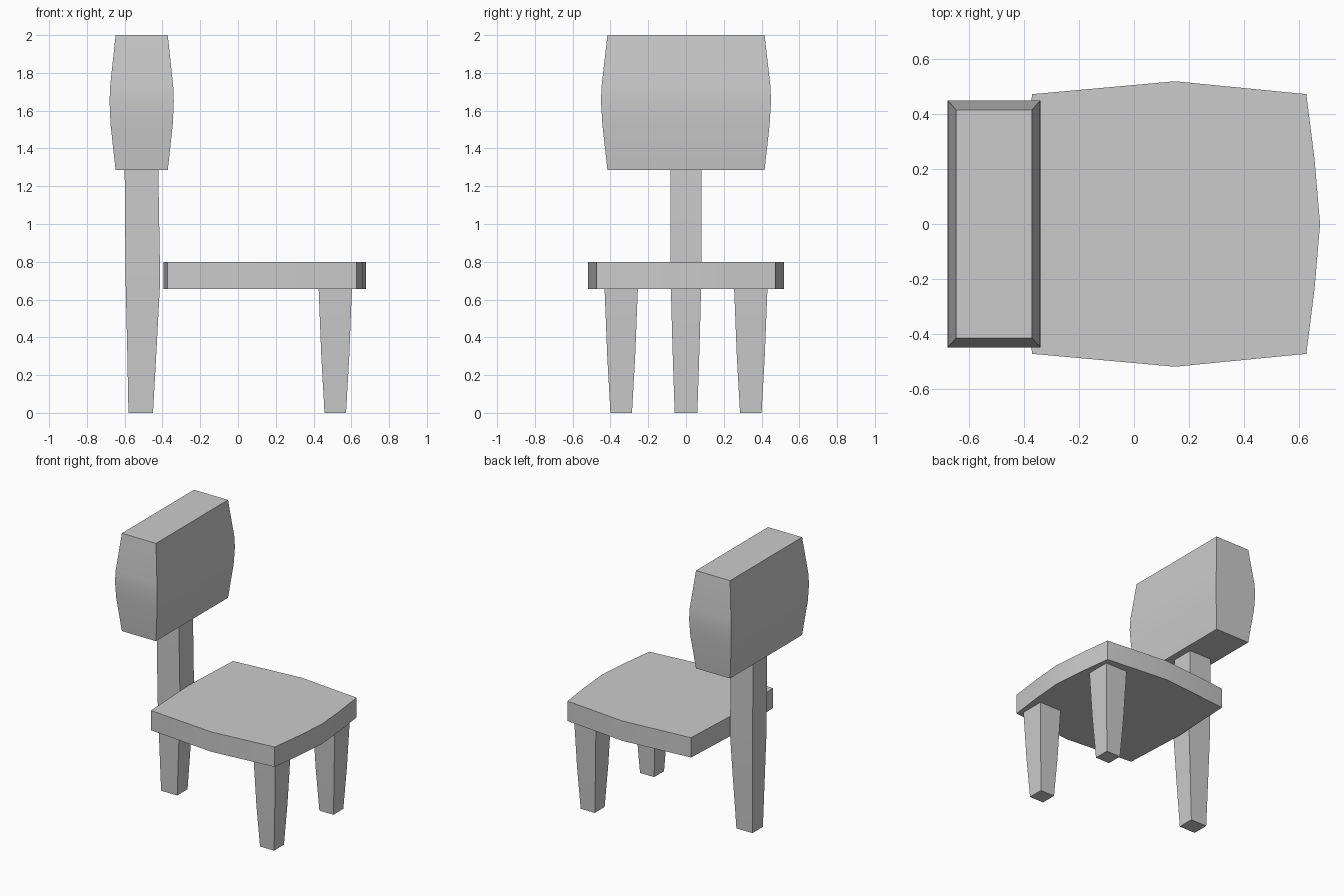
import bpy, bmesh, math

if "Cube" in bpy.data.objects:
    bpy.data.objects.remove(bpy.data.objects["Cube"])


def loft(name, rings):
    """Skin a stack of equal-length point rings and cap both ends."""
    bm = bmesh.new()
    loops = [[bm.verts.new(p) for p in ring] for ring in rings]
    n = len(loops[0])
    for low, high in zip(loops, loops[1:]):
        for i in range(n):
            j = (i + 1) % n
            bm.faces.new((low[i], low[j], high[j], high[i]))
    bm.faces.new(loops[0][::-1])
    bm.faces.new(loops[-1])
    bmesh.ops.recalc_face_normals(bm, faces=bm.faces)
    mesh = bpy.data.meshes.new(name)
    bm.to_mesh(mesh)
    bm.free()
    obj = bpy.data.objects.new(name, mesh)
    bpy.context.collection.objects.link(obj)
    bpy.ops.object.select_all(action='DESELECT')
    obj.select_set(True)
    bpy.context.view_layer.objects.active = obj
    bpy.ops.object.shade_smooth_by_angle(angle=math.radians(30))
    return obj


def rect(x0, x1, y0, y1, z):
    return [(x0, y0, z), (x1, y0, z), (x1, y1, z), (x0, y1, z)]


# Seat: bowed outline, one half mirrored across y
half = [(-0.395, 0), (-0.372, -0.473), (0.15, -0.52),
        (0.628, -0.473), (0.658, -0.235), (0.678, 0)]
outline = half + [(x, -y) for x, y in half[-2:0:-1]]
loft("seat", [[(x, y, z) for x, y in outline] for z in (0.655, 0.80)])

# Backrest: thick block with bulging sides
levels = [(1.285, 0.138, 0.416), (1.53, 0.165, 0.443), (1.65, 0.17, 0.45),
          (1.73, 0.167, 0.447), (2.0, 0.138, 0.416)]
loft("backrest", [rect(-0.51 - a, -0.51 + a, -b, b, z) for z, a, b in levels])

# Single rear leg rising to the backrest
post = [(0, -0.58, -0.45, 0.06), (0.36, -0.587, -0.43, 0.072),
        (0.70, -0.595, -0.412, 0.081), (1.285, -0.60, -0.422, 0.082)]
loft("back_leg", [rect(x0, x1, -y, y, z) for z, x0, x1, y in post])

# Two tapered front legs
taper = [(0, 0.057), (0.3, 0.074), (0.655, 0.088)]
for side, label in ((-1, "right"), (1, "left")):
    cy = side * 0.343
    loft("front_leg_" + label,
         [rect(0.515 - h, 0.515 + h, cy - h, cy + h, z) for z, h in taper])
